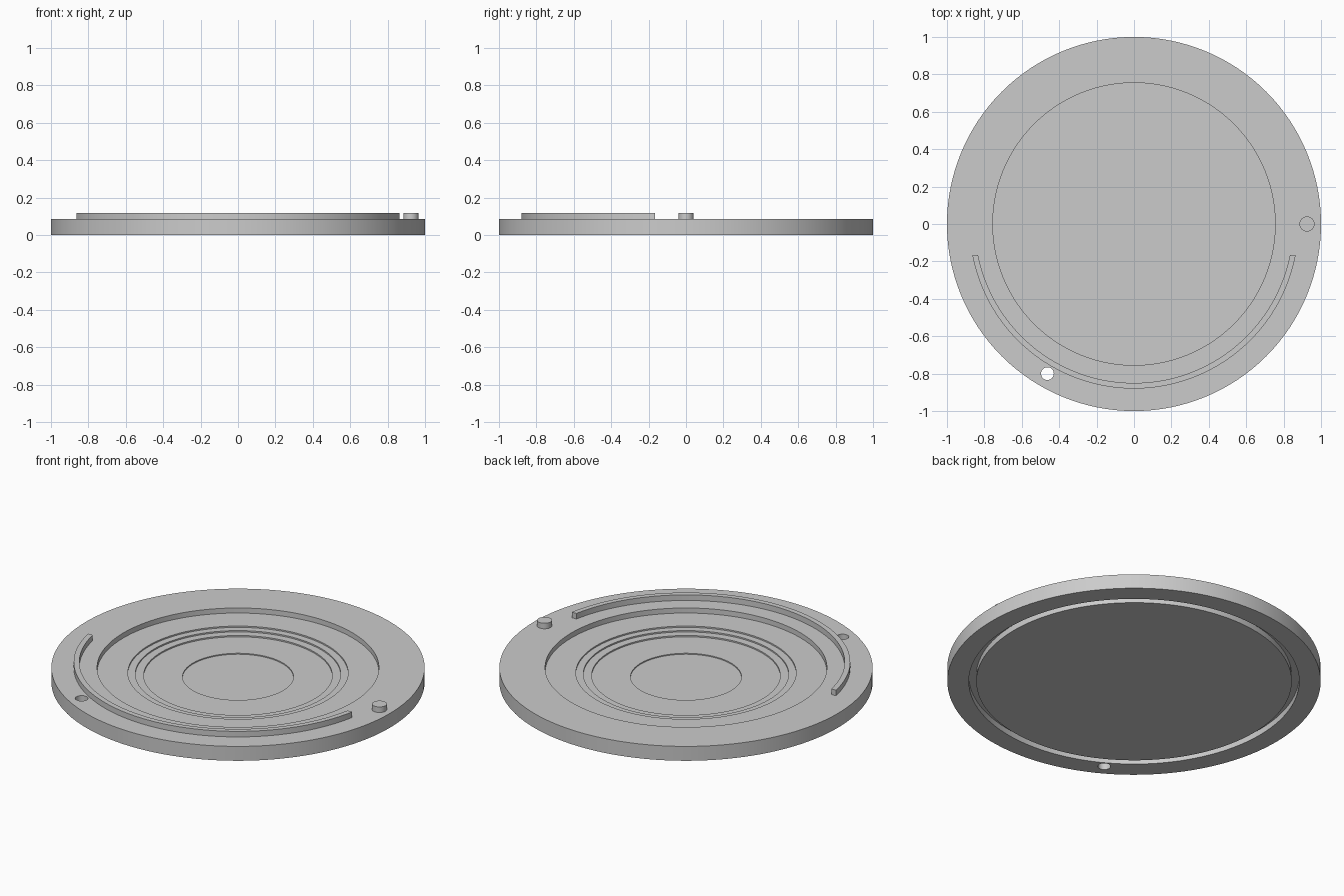
import bpy, bmesh, math

cube = bpy.data.objects.get("Cube")
if cube:
    bpy.data.objects.remove(cube, do_unlink=True)

SEGMENTS = 128
TOP, RAISED = 0.085, 0.118

grey = bpy.data.materials.new("plain grey")
grey.use_nodes = True
colour = (0.6, 0.6, 0.6, 1)
grey.diffuse_color = colour
grey.node_tree.nodes["Principled BSDF"].inputs["Base Color"].default_value = colour


def finish(name, bm):
    bmesh.ops.recalc_face_normals(bm, faces=bm.faces)
    mesh = bpy.data.meshes.new(name)
    bm.to_mesh(mesh)
    bm.free()
    obj = bpy.data.objects.new(name, mesh)
    bpy.context.collection.objects.link(obj)
    mesh.materials.append(grey)
    return obj


def smooth(obj):
    bpy.ops.object.select_all(action="DESELECT")
    obj.select_set(True)
    bpy.context.view_layer.objects.active = obj
    bpy.ops.object.shade_smooth_by_angle(angle=math.radians(30))


def lathe(name, profile):
    """Spin an (r, z) profile that starts and ends on the z axis."""
    bm = bmesh.new()
    verts = [bm.verts.new((r, 0, z)) for r, z in profile]
    edges = [bm.edges.new(pair) for pair in zip(verts, verts[1:])]
    bmesh.ops.spin(bm, geom=verts + edges, axis=(0, 0, 1), cent=(0, 0, 0),
                   angle=math.tau, steps=SEGMENTS, use_duplicate=False)
    bmesh.ops.remove_doubles(bm, verts=bm.verts, dist=1e-5)
    return finish(name, bm)


def cylinder(name, x, y, radius, z0, z1):
    bm = bmesh.new()
    bmesh.ops.create_cone(bm, cap_ends=True, segments=48, radius1=radius,
                          radius2=radius, depth=z1 - z0)
    bmesh.ops.translate(bm, verts=bm.verts, vec=(x, y, (z0 + z1) / 2))
    return finish(name, bm)


# Disc: stepped dish on top, ring groove underneath
disc = lathe("disc_body", [
    (0, 0), (0.845, 0), (0.845, 0.035), (0.885, 0.035), (0.885, 0), (1, 0),
    (1, TOP), (0.755, TOP), (0.755, 0.055), (0.59, 0.055), (0.59, 0.047),
    (0.55, 0.047), (0.55, 0.039), (0.505, 0.039), (0.505, 0.031),
    (0.297, 0.031), (0.297, 0.025), (0, 0.025)])

# Hole through the rim
cutter = cylinder("hole_cutter", -0.463, -0.8, 0.034, -0.1, 0.2)
cutter.hide_render = True
cutter.hide_viewport = True
cut = disc.modifiers.new("rim_hole", "BOOLEAN")
cut.operation = "DIFFERENCE"
cut.solver = "EXACT"
cut.object = cutter
bpy.context.view_layer.objects.active = disc
bpy.ops.object.modifier_apply(modifier=cut.name)
bpy.data.objects.remove(cutter, do_unlink=True)
smooth(disc)

# Peg on the left side of the rim
peg = cylinder("rim_peg", 0.925, 0, 0.04, TOP - 0.005, RAISED)
smooth(peg)

# Curved ridge along the front, with ends cut square to y
bm = bmesh.new()
STEPS, END_Y = 80, 0.167
rows = []
for i in range(STEPS + 1):
    row = []
    for r, z in ((0.85, TOP - 0.005), (0.88, TOP - 0.005), (0.88, RAISED), (0.85, RAISED)):
        start = math.asin(END_Y / r)
        a = -start - (math.pi - 2 * start) * i / STEPS
        row.append(bm.verts.new((r * math.cos(a), r * math.sin(a), z)))
    rows.append(row)
for a, b in zip(rows, rows[1:]):
    for k in range(4):
        n = (k + 1) % 4
        bm.faces.new((a[k], a[n], b[n], b[k]))
bm.faces.new(rows[0])
bm.faces.new(rows[-1])
smooth(finish("front_ridge", bm))
